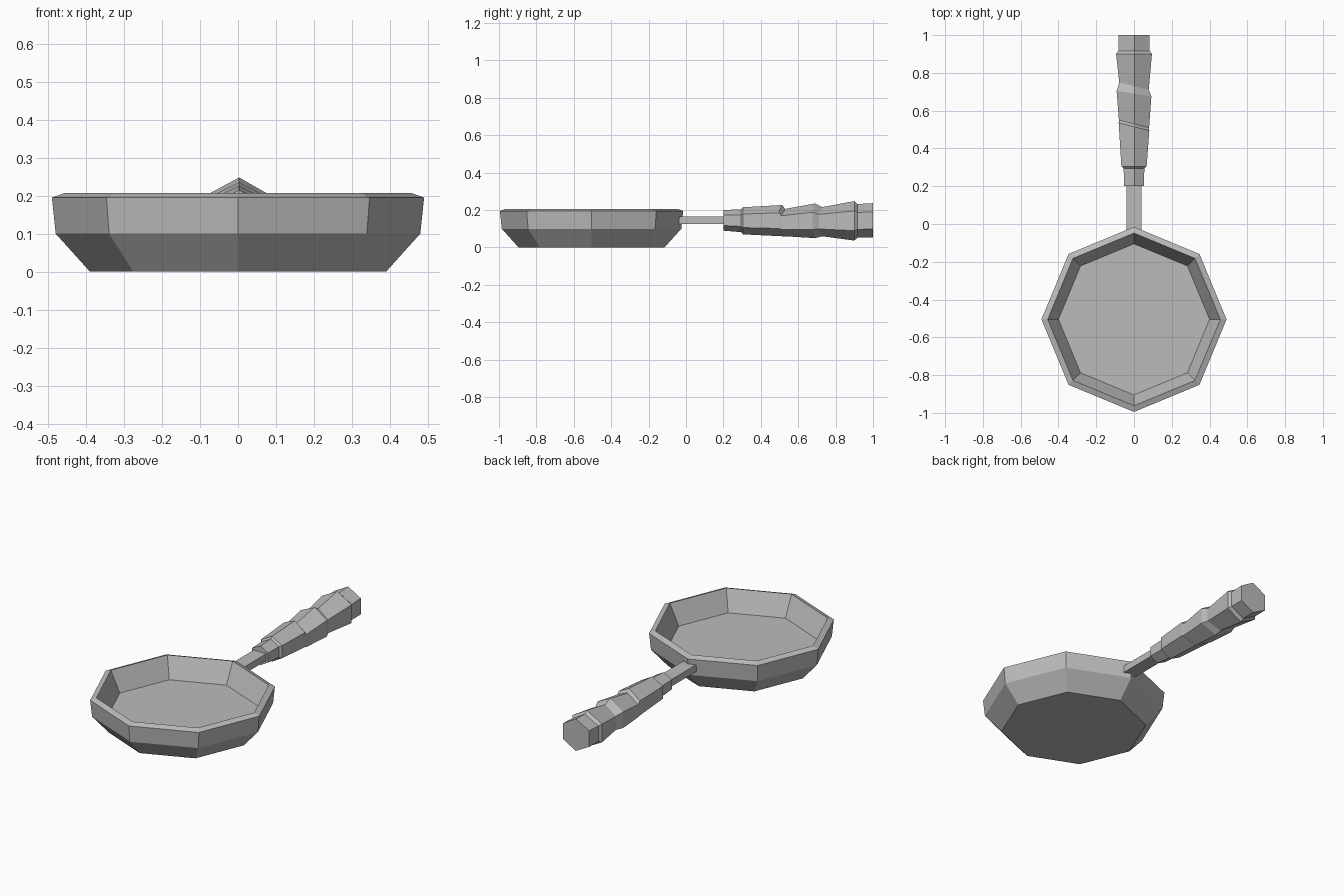
import bpy, bmesh, math

old = bpy.data.objects.get("Cube")
if old:
    bpy.data.objects.remove(old, do_unlink=True)

GREY = (0.5, 0.5, 0.5, 1)
mat = bpy.data.materials.new("plain grey")
mat.use_nodes = True
mat.diffuse_color = GREY
mat.node_tree.nodes["Principled BSDF"].inputs["Base Color"].default_value = GREY


def loft(name, rings):
    """Bridge successive rings of points and cap both ends, flat shaded."""
    bm = bmesh.new()
    loops = [[bm.verts.new(p) for p in ring] for ring in rings]
    for a, b in zip(loops, loops[1:]):
        for i in range(len(a)):
            j = (i + 1) % len(a)
            bm.faces.new((a[i], a[j], b[j], b[i]))
    bm.faces.new(loops[0])
    bm.faces.new(loops[-1])
    bmesh.ops.recalc_face_normals(bm, faces=bm.faces)
    mesh = bpy.data.meshes.new(name)
    bm.to_mesh(mesh)
    bm.free()
    mesh.materials.append(mat)
    obj = bpy.data.objects.new(name, mesh)
    bpy.context.collection.objects.link(obj)
    return obj


# Octagonal pan: underside, outer wall, sloped rim, inner wall and floor
def octagon(r, z, cy=-0.505):
    return [(r * math.cos(k * math.pi / 4), cy + r * math.sin(k * math.pi / 4), z)
            for k in range(8)]


pan_profile = [(0.39, 0), (0.48, 0.1), (0.49, 0.195), (0.457, 0.207), (0.4, 0.09)]
loft("pan", [octagon(r, z) for r, z in pan_profile])


# Square bar joining the pan to the grip
def bar_section(y):
    return [(-0.04, y, 0.125), (0.04, y, 0.125), (0.04, y, 0.165), (-0.04, y, 0.165)]


loft("handle_bar", [bar_section(-0.042), bar_section(0.22)])


# Six-sided carved grip; some sections are skewed across the width
def grip_section(y, half_width, top, bottom, skew=0):
    mid, quarter = (top + bottom) / 2, (top - bottom) / 4
    w = half_width
    outline = [(0.003, top), (w, mid + quarter), (w, mid - quarter),
               (0.003, bottom), (-w, mid - quarter), (-w, mid + quarter)]
    return [(x, y - skew * x, z) for x, z in outline]


grip_sections = [
    (0.2, 0.052, 0.2, 0.09),
    (0.295, 0.055, 0.204, 0.082),
    (0.305, 0.067, 0.215, 0.07),
    (0.515, 0.081, 0.227, 0.06, 0.25),
    (0.53, 0.08, 0.206, 0.06, 0.25),
    (0.69, 0.092, 0.235, 0.05, 0.15),
    (0.73, 0.078, 0.216, 0.06, 0.25),
    (0.9, 0.095, 0.248, 0.037),
    (0.917, 0.083, 0.232, 0.052),
    (1.0, 0.083, 0.237, 0.052),
]
loft("grip", [grip_section(*s) for s in grip_sections])
